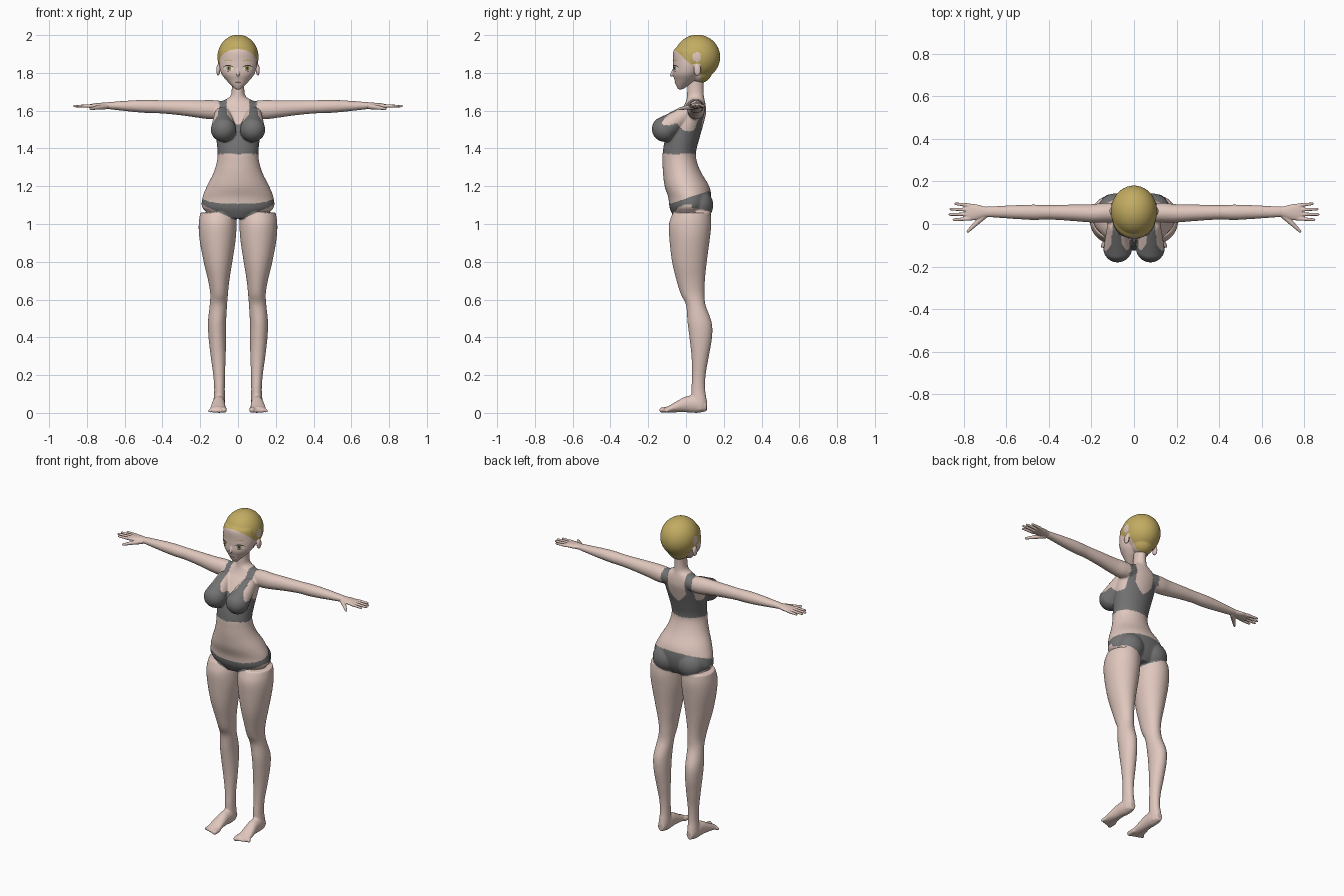
import bpy, bmesh, math
from mathutils import Vector
from mathutils.bvhtree import BVHTree

cube = bpy.data.objects.get("Cube")
if cube:
    bpy.data.objects.remove(cube, do_unlink=True)


def material(name, r, g, b):
    mat = bpy.data.materials.new(name)
    mat.use_nodes = True
    mat.diffuse_color = (r, g, b, 1)
    bsdf = mat.node_tree.nodes["Principled BSDF"]
    bsdf.inputs["Base Color"].default_value = (r, g, b, 1)
    bsdf.inputs["Roughness"].default_value = 0.7
    return mat


skin = material("skin", 0.74, 0.57, 0.51)
cloth = material("grey cloth", 0.17, 0.17, 0.17)
hair = material("blond hair", 0.54, 0.41, 0.12)
white = material("eye white", 0.8, 0.78, 0.75)
gold = material("gold iris", 0.36, 0.27, 0.09)
dark = material("dark line", 0.04, 0.03, 0.03)
lip = material("lip", 0.5, 0.3, 0.27)


def spline(a, b, c, d, t):
    return 0.5 * (2 * b + (c - a) * t + (2 * a - 5 * b + 4 * c - d) * t * t
                  + (3 * b - a - 3 * c + d) * t ** 3)


def tube(bm, axis, rows, side=1, steps=5, segs=40):
    """Smooth loft through rows of (position, centre u, centre v, radius u, radius v)."""
    rows = [rows[0]] + rows + [rows[-1]]
    path = [[spline(*col, k / steps) for col in zip(*rows[i:i + 4])]
            for i in range(len(rows) - 3) for k in range(steps)] + [rows[-1]]
    rings = []
    for t, cu, cv, ru, rv in path:
        ring = []
        for k in range(segs):
            a = math.tau * k / segs
            u, v = cu + ru * math.cos(a), cv + rv * math.sin(a)
            x, y, z = {"x": (t, u, v), "y": (u, t, v), "z": (u, v, t)}[axis]
            ring.append(bm.verts.new((x * side, y, z)))
        rings.append(ring)
    for lower, upper in zip(rings, rings[1:]):
        for k in range(segs):
            j = (k + 1) % segs
            bm.faces.new((lower[k], lower[j], upper[j], upper[k]))
    bm.faces.new(rings[0])
    bm.faces.new(rings[-1])


def capsule(bm, a, b, ra, rb, side=1):
    a, b = (Vector((p[0] * side, p[1], p[2])) for p in (a, b))
    turn = (b - a).to_track_quat("Z", "Y")
    for v in bmesh.ops.create_uvsphere(bm, u_segments=20, v_segments=13, radius=1)["verts"]:
        v.co = (b + turn @ v.co * rb) if v.co.z > 0 else (a + turn @ v.co * ra)


def ball(bm, centre, size):
    for v in bmesh.ops.create_uvsphere(bm, u_segments=40, v_segments=24, radius=1)["verts"]:
        v.co = Vector(centre) + v.co * Vector(size)


def make_object(name, bm, mats):
    bmesh.ops.recalc_face_normals(bm, faces=bm.faces)
    mesh = bpy.data.meshes.new(name)
    bm.to_mesh(mesh)
    bm.free()
    ob = bpy.data.objects.new(name, mesh)
    bpy.context.collection.objects.link(ob)
    for m in mats:
        mesh.materials.append(m)
    mesh.polygons.foreach_set("use_smooth", [True] * len(mesh.polygons))
    return ob


def fused(name, bm, mats, voxel, smooth, rule=None):
    """Blend overlapping shells into one surface, then colour faces by a rule."""
    ob = make_object(name, bm, [])
    mod = ob.modifiers.new("fuse", "REMESH")
    mod.mode, mod.voxel_size, mod.use_smooth_shade = "VOXEL", voxel, True
    mod = ob.modifiers.new("relax", "SMOOTH")
    mod.factor, mod.iterations = 0.5, smooth
    graph = bpy.context.evaluated_depsgraph_get()
    mesh = bpy.data.meshes.new_from_object(ob.evaluated_get(graph))
    ob.modifiers.clear()
    ob.data = mesh
    mesh.materials.clear()
    for m in mats:
        mesh.materials.append(m)
    for v in mesh.vertices:
        v.co.z = max(v.co.z, 0)
    for p in mesh.polygons:
        p.use_smooth = True
        p.material_index = int(rule(*p.center)) if rule else 0
    return ob


# Clothing areas on the body
def clothed(x, y, z):
    x = abs(x)
    if 1.37 < z < 1.7 and x < 0.16:
        low = 1.525 if y < 0.03 else 1.48
        neckline = 0.06 * min(1, max(0, (z - low) / 0.06)) ** 0.7
        outer = 0.105 + max(0, 1.58 - z) * 0.6
        armhole = ((y - 0.015) / 0.07) ** 2 + ((z - 1.58) / 0.09) ** 2 < 1
        return x >= neckline and x < outer and not (armhole and x > 0.1)
    rise = 0.46 if y < 0.03 else 0.38
    return 1.015 + rise * x < z < 1.135 + 0.33 * y


# Body: torso and neck
bm = bmesh.new()
tube(bm, "z", [(1.03, 0, .02, .1, .08), (1.08, 0, .02, .185, .105), (1.14, 0, .02, .188, .114),
               (1.2, 0, .005, .165, .118), (1.27, 0, -.02, .13, .102), (1.33, 0, -.033, .112, .091),
               (1.38, 0, -.035, .108, .088), (1.45, 0, -.02, .115, .09), (1.52, 0, .005, .122, .085),
               (1.58, 0, .03, .125, .075), (1.62, 0, .045, .12, .06), (1.65, 0, .05, .085, .05),
               (1.675, 0, .05, .042, .045), (1.72, 0, .05, .033, .043), (1.78, 0, .055, .035, .04)])
for s in (1, -1):
    # Bust and hips
    capsule(bm, (.077, -.112, 1.503), (.082, -.015, 1.575), .069, .045, s)
    ball(bm, (s * .085, .067, 1.1), (.085, .077, .085))
    # Arm
    tube(bm, "x", [(.07, .055, 1.605, .045, .045), (.14, .053, 1.605, .046, .051),
                   (.2, .05, 1.608, .043, .047), (.3, .053, 1.615, .038, .04),
                   (.4, .055, 1.62, .034, .035), (.47, .055, 1.622, .036, .035),
                   (.55, .056, 1.624, .033, .031), (.65, .057, 1.626, .027, .022),
                   (.7, .057, 1.627, .025, .017)], s)
    # Leg
    tube(bm, "z", [(1.06, .105, .03, .095, .1), (1, .108, .022, .1, .112), (.92, .108, .019, .096, .107),
                   (.8, .106, .018, .076, .092), (.7, .102, .025, .056, .075), (.63, .1, .035, .047, .063),
                   (.57, .104, .052, .046, .052), (.48, .111, .072, .048, .064), (.4, .11, .078, .046, .06),
                   (.3, .105, .075, .04, .046), (.2, .1, .068, .031, .036), (.12, .098, .065, .028, .037),
                   (.05, .1, .07, .031, .042), (.015, .1, .07, .027, .035)], s)
    # Foot and toes
    tube(bm, "y", [(.11, .1, .035, .02, .026), (.06, .1, .045, .032, .045), (0, .102, .045, .034, .042),
                   (-.05, .105, .032, .039, .029), (-.09, .106, .02, .042, .018),
                   (-.112, .106, .016, .039, .014)], s)
    for i in range(5):
        x = .074 + .0165 * i
        r = .015 if i == 0 else .0105
        capsule(bm, (x, -.09, .018), (x + .002 * i, -.127 + .006 * i, r), r, r, s)
body = fused("body", bm, [skin, cloth], 0.005, 8, clothed)

# Hands
for s, label in ((1, "left"), (-1, "right")):
    bm = bmesh.new()
    tube(bm, "x", [(.67, .057, 1.627, .024, .018), (.7, .057, 1.627, .025, .016),
                   (.74, .056, 1.626, .036, .015), (.775, .056, 1.625, .04, .011),
                   (.79, .056, 1.624, .036, .008)], s)
    for i, reach in enumerate((.853, .873, .868, .846)):
        start, tip = .025 + .021 * i, .02 + .025 * i
        capsule(bm, (.775, start, 1.625), (reach - .007, tip, 1.624), .0095, .0065, s)
    capsule(bm, (.7, .042, 1.622), (.745, 0, 1.616), .015, .011, s)
    capsule(bm, (.745, 0, 1.616), (.78, -.034, 1.61), .011, .007, s)
    fused(label + "_hand", bm, [skin], 0.003, 4)


# Head: cranium, face, nose, ears, with the hair as a close cap
def haired(x, y, z):
    if y > 0.078:
        return z > 1.75
    return abs(x) < 0.106 and z > max(1.845, 1.868 - 0.95 * y)


bm = bmesh.new()
ball(bm, (0, .06, 1.884), (.109, .121, .118))
ball(bm, (0, .07, 1.815), (.07, .07, .07))
tube(bm, "z", [(1.713, 0, -.03, .014, .012), (1.735, 0, -.018, .037, .035), (1.76, 0, -.004, .061, .056),
               (1.79, 0, .005, .085, .074), (1.82, 0, .012, .096, .081), (1.86, 0, .02, .101, .088),
               (1.92, 0, .03, .096, .095), (1.95, 0, .05, .07, .08)])
capsule(bm, (0, -.064, 1.82), (0, -.08, 1.787), .006, .008)
for s in (1, -1):
    ball(bm, (s * .105, .06, 1.815), (.01, .02, .031))
head = fused("head", bm, [skin, hair], 0.004, 5, haired)

# Painted face details, thin plates laid on the head
surface = BVHTree.FromPolygons([v.co for v in head.data.vertices],
                               [p.vertices for p in head.data.polygons])


def plate(name, mat, cx, cz, rx, rz, lift, bend=0):
    bm = bmesh.new()
    rings = []
    for ring in range(1, 5):
        loop = []
        for k in range(24):
            a = math.tau * k / 24
            u, w = math.cos(a) * ring / 4, math.sin(a) * ring / 4
            x, z = cx + rx * u, cz + rz * w - bend * u * u
            hit = surface.ray_cast(Vector((x, -1, z)), Vector((0, 1, 0)))[0]
            loop.append(bm.verts.new((x, hit.y - lift, z)))
        rings.append(loop)
    bm.faces.new(rings[0])
    for inner, outer in zip(rings, rings[1:]):
        for k in range(24):
            j = (k + 1) % 24
            bm.faces.new((inner[k], outer[k], outer[j], inner[j]))
    ob = make_object(name, bm, [mat])
    if ob.data.polygons[0].normal.y > 0:
        ob.data.flip_normals()


for s, label in ((1, "left"), (-1, "right")):
    plate(label + "_eye", white, s * .05, 1.824, .026, .015, .0015)
    plate(label + "_iris", gold, s * .049, 1.825, .013, .0145, .0025)
    plate(label + "_pupil", dark, s * .049, 1.825, .005, .007, .0035)
    plate(label + "_upper_lash", dark, s * .051, 1.84, .028, .003, .004, .011)
    plate(label + "_lower_lash", dark, s * .053, 1.809, .016, .001, .003, -.004)
    plate(label + "_brow", hair, s * .05, 1.868, .026, .0025, .002, .006)
plate("lips", lip, 0, 1.75, .017, .006, .0015)
plate("mouth_line", dark, 0, 1.751, .019, .0012, .003)
